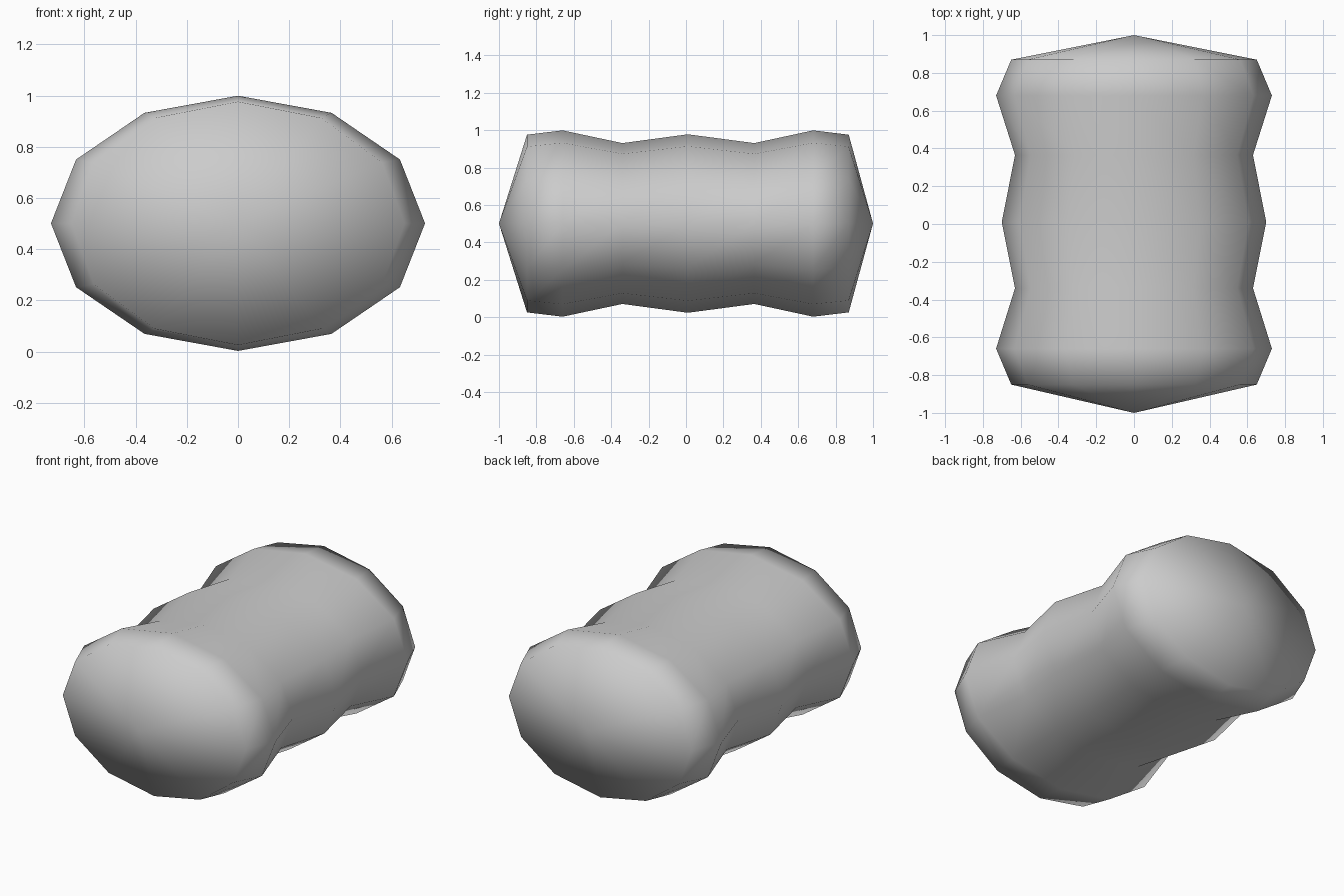
import bpy
import bmesh
from math import cos, sin, pi

cube = bpy.data.objects.get("Cube")
if cube:
    bpy.data.objects.remove(cube, do_unlink=True)

SIDES = 12
MID_Z = 0.501
# Rings along the body: y, half width, half height
RINGS = [
    (-0.85, 0.65, 0.475),
    (-0.66, 0.73, 0.498),
    (-0.34, 0.63, 0.43),
    (0.01, 0.70, 0.477),
    (0.365, 0.63, 0.43),
    (0.68, 0.73, 0.498),
    (0.87, 0.65, 0.475),
]

grey = bpy.data.materials.new("plain grey")
grey.use_nodes = True
colour = (0.6, 0.6, 0.6, 1)
grey.diffuse_color = colour
grey.node_tree.nodes["Principled BSDF"].inputs["Base Color"].default_value = colour

bm = bmesh.new()


def ring(y, half_width, half_height):
    angles = [2 * pi * i / SIDES for i in range(SIDES)]
    return [bm.verts.new((half_width * cos(a), y, MID_Z + half_height * sin(a)))
            for a in angles]


def cap(loop, tip_y):
    tip = bm.verts.new((0, tip_y, MID_Z))
    for i in range(SIDES):
        bm.faces.new((loop[i], loop[(i + 1) % SIDES], tip))


# Waisted barrel walls
loops = [ring(*r) for r in RINGS]
for a, b in zip(loops, loops[1:]):
    for i in range(SIDES):
        j = (i + 1) % SIDES
        bm.faces.new((a[i], a[j], b[j], b[i]))

# Pointed end caps
cap(loops[0], -1)
cap(loops[-1], 1)
bmesh.ops.recalc_face_normals(bm, faces=bm.faces[:])
for face in bm.faces:
    face.smooth = True

mesh = bpy.data.meshes.new("barrel_body")
bm.to_mesh(mesh)
bm.free()
mesh.materials.append(grey)
body = bpy.data.objects.new("barrel_body", mesh)
bpy.context.collection.objects.link(body)
